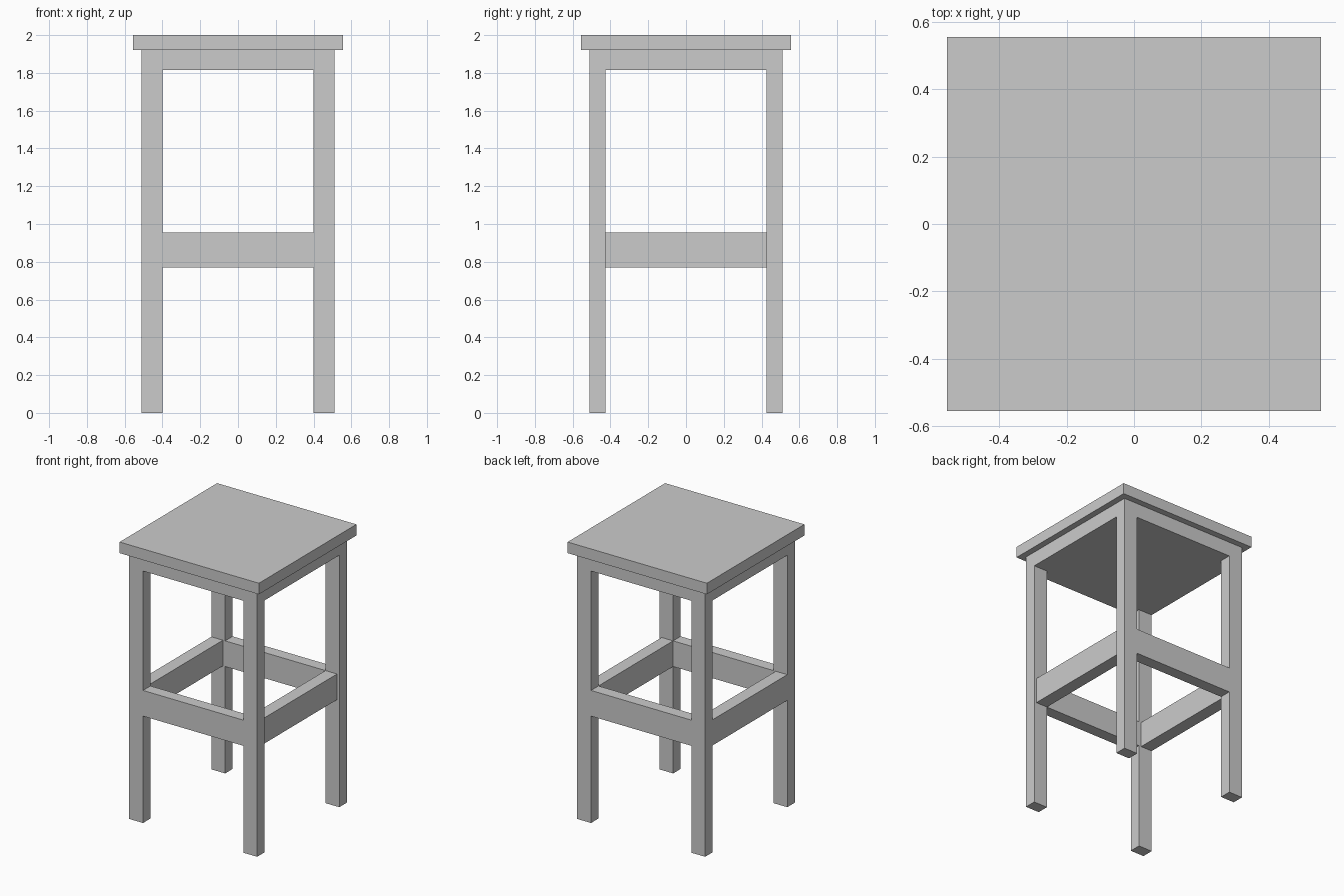
import bpy

if "Cube" in bpy.data.objects:
    bpy.data.objects.remove(bpy.data.objects["Cube"])


def box(name, x, y, z):
    """Axis-aligned box from (min, max) ranges."""
    bpy.ops.mesh.primitive_cube_add(size=1, location=[sum(r) / 2 for r in (x, y, z)])
    ob = bpy.context.object
    ob.name = name
    ob.scale = [r[1] - r[0] for r in (x, y, z)]
    bpy.ops.object.transform_apply(location=False, rotation=False, scale=True)
    return ob


def side(sign, inner, outer):
    """Range between two distances, placed on the given side of the centre."""
    return tuple(sorted((sign * inner, sign * outer)))


SEAT, OUT = 0.555, 0.51          # half widths of seat and frame
LEG_X, LEG_Y = 0.40, 0.425       # inner faces of the legs
APRON_Z, SEAT_Z = 1.815, 1.92
RAIL_Z = (0.77, 0.955)

# Seat board and the solid apron block under it
box("seat", (-SEAT, SEAT), (-SEAT, SEAT), (SEAT_Z, 2.0))
box("apron", (-OUT, OUT), (-OUT, OUT), (APRON_Z, SEAT_Z))

for sy, depth in ((-1, "front"), (1, "back")):
    # Legs
    for sx, hand in ((-1, "left"), (1, "right")):
        box(f"{depth}_{hand}_leg", side(sx, LEG_X, OUT), side(sy, LEG_Y, OUT), (0, APRON_Z))
    # Front and back stretchers, flush with the legs
    box(f"{depth}_stretcher", (-LEG_X, LEG_X), side(sy, LEG_Y, OUT), RAIL_Z)

# Side stretchers: left flush outside, right flush inside
box("left_stretcher", (-OUT, -0.418), (-LEG_Y, LEG_Y), RAIL_Z)
box("right_stretcher", (LEG_X, 0.492), (-LEG_Y, LEG_Y), RAIL_Z)
